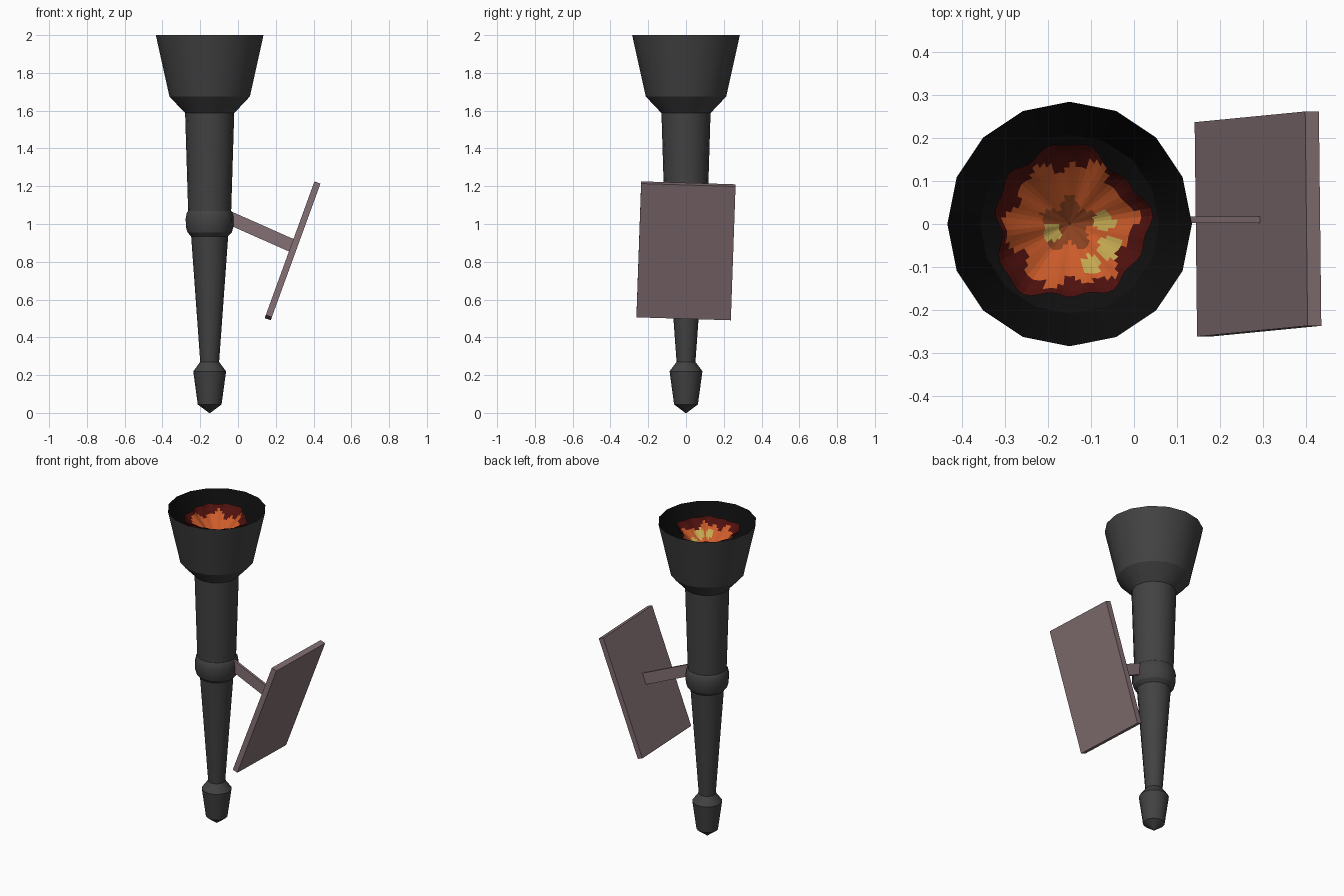
import bpy, math
from math import sin, cos, radians, pi

if "Cube" in bpy.data.objects:
    bpy.data.objects.remove(bpy.data.objects["Cube"])

CX = -0.15  # torch axis


def material(name, rgb):
    lin = [((c / 255 + 0.055) / 1.055) ** 2.4 if c > 10 else c / 255 / 12.92 for c in rgb]
    m = bpy.data.materials.new(name)
    m.diffuse_color = (*lin, 1)
    m.use_nodes = True
    m.node_tree.nodes["Principled BSDF"].inputs["Base Color"].default_value = m.diffuse_color
    return m


iron = material("dark iron", (66, 66, 66))
soot = material("soot black", (16, 16, 16))
wall = material("dusty mauve", (132, 112, 115))
ember = material("ember red", (80, 17, 14))
orange = material("flame orange", (205, 92, 42))
rust = material("deep flame orange", (140, 66, 32))
yellow = material("flame yellow", (198, 170, 82))


def add_object(name, verts, faces, mats):
    me = bpy.data.meshes.new(name)
    me.from_pydata(verts, [], faces)
    for m in mats:
        me.materials.append(m)
    ob = bpy.data.objects.new(name, me)
    bpy.context.collection.objects.link(ob)
    return ob


def spin(name, profile, mats, n=16, edge=lambda a: 1.0):
    """Turn a (radius, z) profile round the torch axis; the edge function varies the radius."""
    verts = [(CX + r * edge(2 * pi * j / n) * cos(2 * pi * j / n),
              r * edge(2 * pi * j / n) * sin(2 * pi * j / n), z)
             for r, z in profile for j in range(n)]
    faces = []
    for i in range(len(profile) - 1):
        for j in range(n):
            k = (j + 1) % n
            faces.append((i * n + j, i * n + k, (i + 1) * n + k, (i + 1) * n + j))
    # close small ends with a single face
    if profile[0][0] < 0.01:
        faces.append(tuple(reversed(range(n))))
    if profile[-1][0] < 0.01:
        faces.append(tuple(range((len(profile) - 1) * n, len(profile) * n)))
    return add_object(name, verts, faces, mats)


def smooth(ob):
    bpy.ops.object.select_all(action='DESELECT')
    bpy.context.view_layer.objects.active = ob
    ob.select_set(True)
    bpy.ops.object.shade_smooth_by_angle(angle=radians(25))


def box(name, size, loc, rot, mat):
    x, y, z = (s / 2 for s in size)
    verts = [(a, b, c) for a in (-x, x) for b in (-y, y) for c in (-z, z)]
    faces = [(0, 1, 3, 2), (4, 6, 7, 5), (0, 4, 5, 1), (2, 3, 7, 6), (0, 2, 6, 4), (1, 5, 7, 3)]
    ob = add_object(name, verts, faces, [mat])
    ob.location, ob.rotation_euler = loc, [radians(a) for a in rot]
    return ob


# Torch body: knob, tapered handle, collar and flared cup
smooth(spin("torch_body", [
    (0.003, 0.0), (0.063, 0.045), (0.087, 0.22), (0.05, 0.27), (0.098, 0.935),
    (0.117, 0.955), (0.126, 0.985), (0.127, 1.03), (0.121, 1.06), (0.114, 1.07),
    (0.13, 1.587), (0.213, 1.675), (0.285, 2.0)], [iron]))

# Black lining inside the cup
smooth(spin("cup_lining", [
    (0.285, 2.0), (0.209, 1.676), (0.126, 1.592), (0.003, 1.592)], [soot]))


# Fire: ragged bowl of flame, coloured by distance and bright spots
def ragged(a):
    return 1 + 0.05 * sin(3 * a + 2.2) + 0.05 * sin(5 * a + 0.6) + 0.035 * sin(11 * a)


rings = 14
fire = spin("fire", [(0.175 * (1 - i / rings) + 0.002, 1.95 - 0.16 * (i / rings) ** 0.8)
                     for i in range(rings + 1)],
            [ember, orange, rust, yellow], n=64, edge=ragged)
spots = [(-0.19, -0.02, 0.022), (-0.07, 0.005, 0.024), (-0.055, -0.055, 0.03), (-0.1, -0.095, 0.024)]
for f in fire.data.polygons:
    x, y = f.center.x, f.center.y
    r, a = math.hypot(x - CX, y), math.atan2(y, x - CX)
    if r > 0.142 + 0.014 * sin(6 * a + 1) + 0.008 * sin(13 * a):
        f.material_index = 0
    elif any(math.hypot(x - sx, y - sy) < sr for sx, sy, sr in spots):
        f.material_index = 3
    elif r < 0.055 + 0.015 * sin(5 * a):
        f.material_index = 2
    else:
        f.material_index = 1

# Wall plate, tilted, and the thin bracket that joins it to the collar
box("wall_plate", (0.034, 0.5, 0.754), (0.289, 0, 0.858), (-1.9, 20, 0), wall)
box("bracket", (0.375, 0.016, 0.07), (0.125, 0.01, 0.957), (0, 23.9, 0), wall)
